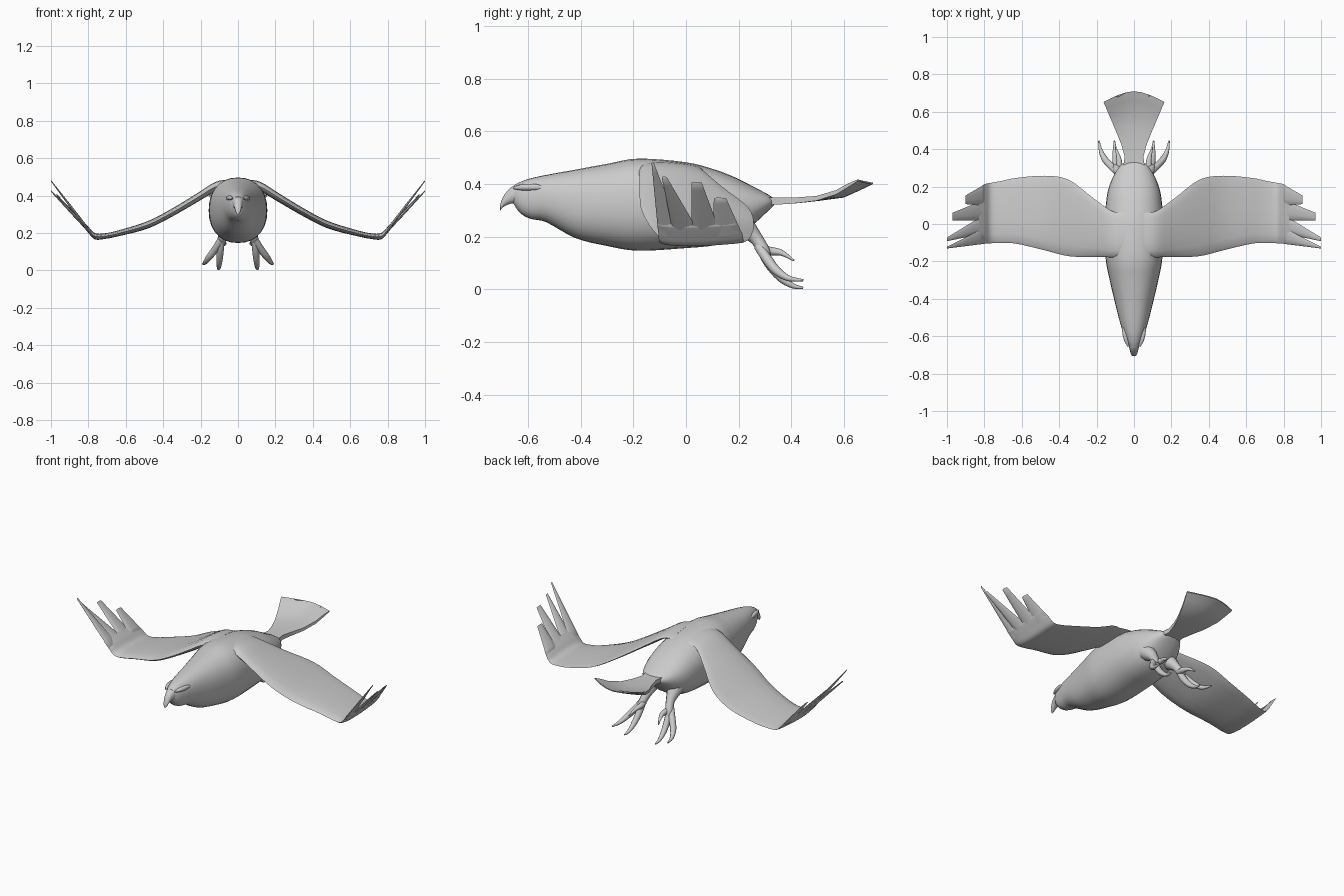
import bpy, bmesh, math
from mathutils import Vector


def spline(rows, steps):
    """Catmull-Rom interpolation of rows of numbers."""
    out = []
    for i in range(len(rows) - 1):
        a, b, c, d = (rows[max(0, min(len(rows) - 1, k))] for k in (i - 1, i, i + 1, i + 2))
        for s in range(steps):
            t = s / steps
            out.append([0.5 * (2 * q + (r - p) * t + (2 * p - 5 * q + 4 * r - w) * t * t
                               + (3 * q - p - 3 * r + w) * t ** 3)
                        for p, q, r, w in zip(a, b, c, d)])
    return out + [list(rows[-1])]


def loft(name, rings, mirror=False, angle=50):
    """Skin closed rings of equal length and cap both ends."""
    bm = bmesh.new()
    loops = [[bm.verts.new(p) for p in ring] for ring in rings]
    n = len(loops[0])
    for a, b in zip(loops, loops[1:]):
        for i in range(n):
            j = (i + 1) % n
            bm.faces.new((a[i], a[j], b[j], b[i]))
    bm.faces.new(loops[0])
    bm.faces.new(loops[-1])
    bmesh.ops.recalc_face_normals(bm, faces=bm.faces)
    me = bpy.data.meshes.new(name)
    bm.to_mesh(me)
    bm.free()
    ob = bpy.data.objects.new(name, me)
    bpy.context.collection.objects.link(ob)
    bpy.ops.object.select_all(action='DESELECT')
    ob.select_set(True)
    bpy.context.view_layer.objects.active = ob
    bpy.ops.object.shade_smooth_by_angle(angle=math.radians(angle))
    if mirror:
        ob.modifiers.new("Mirror", 'MIRROR')
    return ob


def spow(v, e):
    return math.copysign(abs(v) ** e, v)


def trunk(name, rows, steps=4, n=28, e=0.88):
    """Rows are (y, top, bottom, half width)."""
    rings = []
    for y, top, bot, w in spline(rows, steps):
        ring = []
        for k in range(n):
            a = 2 * math.pi * k / n
            ring.append((w * spow(math.cos(a), e), y,
                         (top + bot) / 2 + (top - bot) / 2 * spow(math.sin(a), e)))
        rings.append(ring)
    return loft(name, rings)


def blade(name, rows, steps, n=16):
    """Rows are (x, z, leading y, trailing y, thickness)."""
    rings = []
    for x, z, lead, trail, t in spline(rows, steps):
        ring = []
        for k in range(n):
            a = 2 * math.pi * k / n
            ring.append((x, (lead + trail) / 2 - (trail - lead) / 2 * math.cos(a),
                         z + t / 2 * math.sin(a) * (0.75 + 0.3 * math.cos(a))))
        rings.append(ring)
    return loft(name, rings, True)


def limb(name, rows, steps=4, n=10):
    """Rows are (x, y, z, radius)."""
    pts = spline(rows, steps)
    rings = []
    for i, p in enumerate(pts):
        d = Vector(pts[min(i + 1, len(pts) - 1)][:3]) - Vector(pts[max(i - 1, 0)][:3])
        u = d.cross(Vector((1, 0, 0))).normalized()
        v = d.cross(u).normalized()
        rings.append([Vector(p[:3]) + p[3] * (u * math.cos(2 * math.pi * k / n)
                                              + v * math.sin(2 * math.pi * k / n))
                      for k in range(n)])
    return loft(name, rings, True)


# Body and head
trunk("body", [
    (-0.655, 0.395, 0.325, 0.026), (-0.63, 0.408, 0.29, 0.042), (-0.59, 0.422, 0.268, 0.056),
    (-0.53, 0.435, 0.255, 0.074), (-0.42, 0.455, 0.195, 0.102), (-0.30, 0.477, 0.165, 0.13),
    (-0.18, 0.497, 0.147, 0.152), (0.0, 0.483, 0.157, 0.157), (0.11, 0.455, 0.168, 0.15),
    (0.19, 0.424, 0.195, 0.136), (0.26, 0.388, 0.25, 0.108), (0.31, 0.362, 0.296, 0.075),
    (0.335, 0.345, 0.32, 0.04)])

# Hooked beak
trunk("beak", [
    (-0.635, 0.403, 0.325, 0.034), (-0.665, 0.388, 0.325, 0.025), (-0.69, 0.36, 0.315, 0.018),
    (-0.703, 0.332, 0.303, 0.012), (-0.707, 0.312, 0.297, 0.004)], n=14)

# Brow ridges
limb("brow", [(0.03, -0.655, 0.385, 0.004), (0.042, -0.62, 0.388, 0.012),
              (0.052, -0.57, 0.388, 0.012), (0.055, -0.53, 0.385, 0.004)])

# Wing, from inside the body to the bend and the base of the feathers
blade("wing", [
    (0.05, 0.462, -0.178, 0.06, 0.06), (0.12, 0.448, -0.178, 0.07, 0.065),
    (0.22, 0.388, -0.176, 0.14, 0.06), (0.35, 0.311, -0.172, 0.237, 0.055),
    (0.48, 0.245, -0.14, 0.258, 0.05), (0.63, 0.201, -0.105, 0.246, 0.04),
    (0.71, 0.184, -0.102, 0.23, 0.038), (0.765, 0.183, -0.103, 0.22, 0.042),
    (0.80, 0.217, -0.105, 0.212, 0.042), (0.83, 0.25, -0.108, 0.19, 0.03)], 4)

# Wing tip feathers
for i, (base, tip) in enumerate([
        ((-0.106, -0.02), (1.0, 0.48, -0.131, -0.122)),
        ((-0.05, 0.05), (1.0, 0.425, -0.092, -0.072)),
        ((0.02, 0.13), (0.97, 0.405, 0.02, 0.06)),
        ((0.10, 0.211), (0.90, 0.345, 0.106, 0.153))]):
    x, z, lead, trail = tip
    blade("wing_feather_%d" % (i + 1), [
        (0.80, 0.217, *base, 0.034),
        ((0.80 + x) / 2, (0.217 + z) / 2, (base[0] + lead) / 2, (base[1] + trail) / 2, 0.026),
        (x, z, lead, trail, 0.01)], 3, 10)

# Fan tail: each row bends back towards the middle
rings = []
for y, z, w, sweep, t in [(0.29, 0.335, 0.06, 0, 0.03), (0.36, 0.336, 0.05, 0, 0.026),
                          (0.43, 0.339, 0.068, 0.005, 0.022), (0.51, 0.346, 0.096, 0.015, 0.018),
                          (0.60, 0.357, 0.128, 0.03, 0.016), (0.66, 0.383, 0.147, 0.045, 0.014),
                          (0.71, 0.403, 0.163, 0.058, 0.006)]:
    us = [k / 4 - 1 for k in range(9)]
    row = [(u * w, y - sweep * abs(u) ** 1.6) for u in us]
    zz = [z + 0.012 * u * u * (sweep > 0.02) for u in us]
    rings.append([(x, v, q + t / 2) for (x, v), q in zip(row, zz)]
                 + [(x, v, q - t / 2) for (x, v), q in reversed(list(zip(row, zz)))])
loft("tail", rings)

# Legs and toes
limb("leg", [(0.075, 0.17, 0.28, 0.055), (0.075, 0.22, 0.24, 0.042),
             (0.08, 0.265, 0.195, 0.026), (0.092, 0.295, 0.15, 0.022), (0.1, 0.31, 0.125, 0.014)])
limb("inner_toe", [(0.088, 0.28, 0.165, 0.018), (0.095, 0.315, 0.10, 0.019),
                   (0.10, 0.36, 0.045, 0.016), (0.103, 0.405, 0.014, 0.01),
                   (0.105, 0.445, 0.006, 0.004)])
limb("outer_toe", [(0.09, 0.275, 0.165, 0.018), (0.125, 0.312, 0.11, 0.019),
                   (0.155, 0.345, 0.07, 0.017), (0.177, 0.39, 0.042, 0.011),
                   (0.188, 0.445, 0.035, 0.004)])
limb("rear_toe", [(0.085, 0.285, 0.15, 0.016), (0.078, 0.325, 0.145, 0.016),
                  (0.085, 0.365, 0.138, 0.011), (0.1, 0.41, 0.11, 0.003)])
